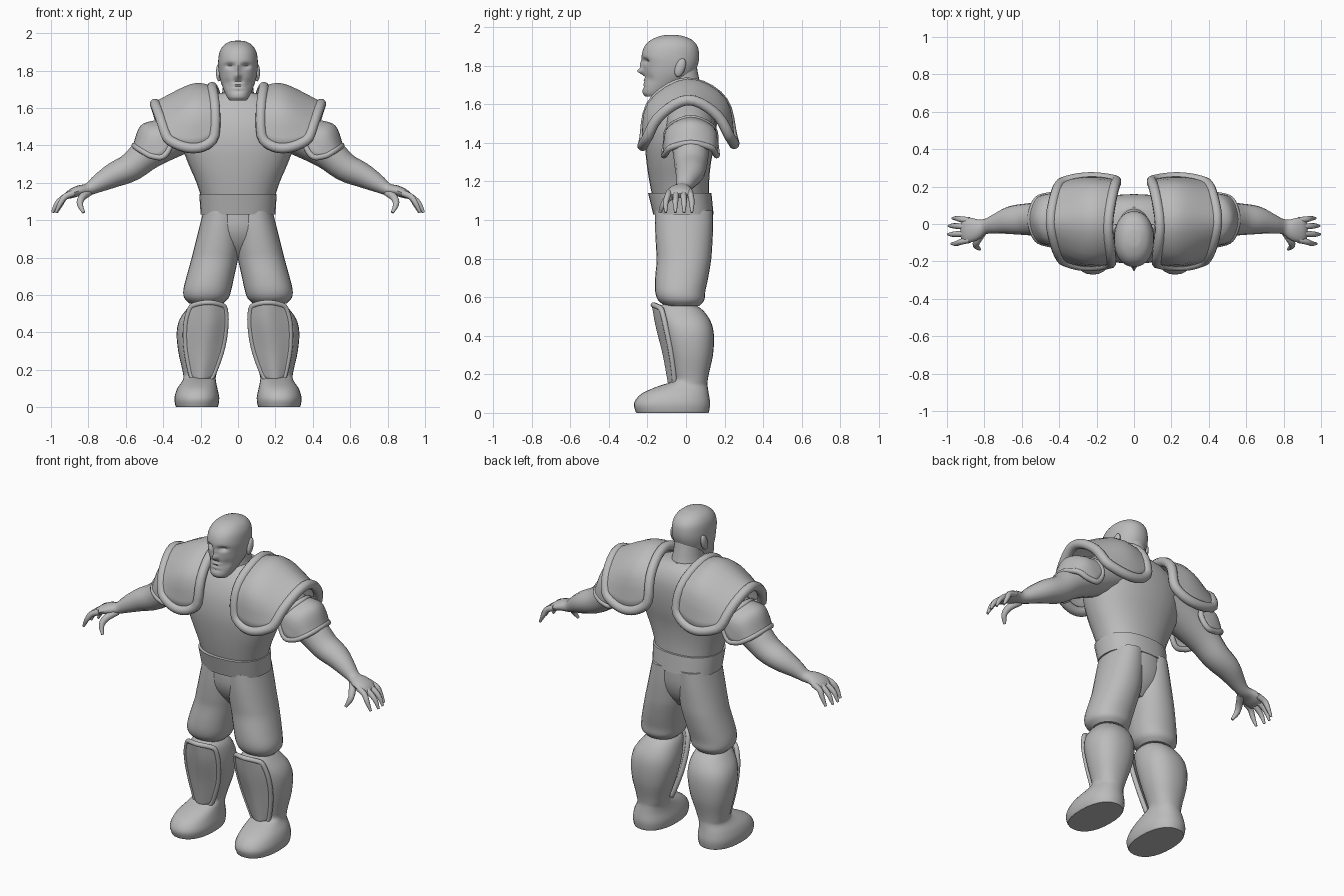
import bpy, bmesh, math
from mathutils import Vector

cube = bpy.data.objects.get("Cube")
if cube:
    bpy.data.objects.remove(cube)

grey = bpy.data.materials.new("plain_grey")
grey.use_nodes = True
grey.diffuse_color = (0.5, 0.5, 0.5, 1)
grey.node_tree.nodes["Principled BSDF"].inputs["Base Color"].default_value = (0.5, 0.5, 0.5, 1)
parts = []


def catmull(pts, t):
    """Point at t (0..1) on a smooth curve through pts."""
    s = t * (len(pts) - 1)
    i = min(int(s), len(pts) - 2)
    f = s - i
    b, c = pts[i], pts[i + 1]
    a = pts[i - 1] if i else b * 2 - c
    d = pts[i + 2] if i + 2 < len(pts) else c * 2 - b
    return b + (c - a) * (f / 2) + (a * 2 - b * 5 + c * 4 - d) * (f * f / 2) + (b * 3 - a - c * 3 + d) * (f ** 3 / 2)


def resample(rows, steps):
    pts = [Vector(r) for r in rows]
    n = (len(pts) - 1) * steps
    return [catmull(pts, i / n) for i in range(n + 1)]


def finish(name, bm, mirror=False, thickness=0):
    bmesh.ops.recalc_face_normals(bm, faces=bm.faces)
    mesh = bpy.data.meshes.new(name)
    bm.to_mesh(mesh)
    bm.free()
    mesh.materials.append(grey)
    ob = bpy.data.objects.new(name, mesh)
    bpy.context.collection.objects.link(ob)
    if thickness:
        solid = ob.modifiers.new("Thickness", 'SOLIDIFY')
        solid.thickness, solid.offset = thickness, 0
    if mirror:
        ob.modifiers.new("Mirror", 'MIRROR')
    parts.append(ob)


def skin(rings, around=True, along=False, caps=True):
    """Bridge equal-length rows of points with quads."""
    bm = bmesh.new()
    vs = [[bm.verts.new(p) for p in r] for r in rings]
    m, n = len(vs), len(vs[0])
    for i in range(m if along else m - 1):
        for j in range(n if around else n - 1):
            k, l = (i + 1) % m, (j + 1) % n
            bm.faces.new((vs[i][j], vs[i][l], vs[k][l], vs[k][j]))
    if caps and around and not along:
        bm.faces.new(vs[0])
        bm.faces.new(vs[-1])
    return bm


def power(v, p):
    return math.copysign(abs(v) ** p, v)


def upright(rows, sides=28, steps=3, p=1.0):
    """Loft of level cross-sections given as z, x0, x1, y0, y1."""
    rings = []
    for z, x0, x1, y0, y1 in resample(rows, steps):
        ring = []
        for k in range(sides):
            a = math.tau * k / sides
            ring.append(Vector(((x0 + x1) / 2 + (x1 - x0) / 2 * power(math.cos(a), p),
                                (y0 + y1) / 2 + (y1 - y0) / 2 * power(math.sin(a), p), z)))
        rings.append(ring)
    return skin(rings)


def limb(rows, sides=16, steps=3):
    """Tapered tube along x, y, z, y radius, upright radius."""
    keys = resample(rows, steps)
    rings = []
    for i, k in enumerate(keys):
        c = Vector(k[:3])
        t = (Vector(keys[min(i + 1, len(keys) - 1)][:3]) - Vector(keys[max(i - 1, 0)][:3])).normalized()
        side = (Vector((0, 1, 0)) - t * t.y).normalized()
        up = t.cross(side)
        rings.append([c + side * (k[3] * math.cos(a)) + up * (k[4] * math.sin(a))
                      for a in (math.tau * j / sides for j in range(sides))])
    return skin(rings)


def armour(name, control, rim, size=16, rounding=0.3):
    """Curved plate through a grid of control points, with a tube along its edge."""
    lines = [[Vector(p) for p in line] for line in control]

    def point(i, j):
        u, v = 2 * i / size - 1, 2 * j / size - 1
        u, v = u * math.sqrt(1 - rounding * v * v), v * math.sqrt(1 - rounding * u * u)
        return catmull([catmull(line, (v + 1) / 2) for line in lines], (u + 1) / 2)

    grid = [[point(i, j) for j in range(size + 1)] for i in range(size + 1)]
    finish(name, skin(grid, around=False), True, 0.015)
    edge = grid[0][:-1] + [r[-1] for r in grid[:-1]] + grid[-1][:0:-1] + [r[0] for r in grid[:0:-1]]
    n = len(edge)
    edge = [(edge[i - 1] + edge[i] * 2 + edge[(i + 1) % n]) / 4 for i in range(n)]
    centre = sum(edge, Vector((0, 0, 0))) / n
    rings = []
    for i, p in enumerate(edge):
        t = (edge[(i + 1) % n] - edge[i - 1]).normalized()
        out = p - centre
        out = (out - t * out.dot(t)).normalized()
        other = t.cross(out)
        rings.append([p + (out * math.cos(a) + other * math.sin(a)) * rim
                      for a in (math.tau * k / 10 for k in range(10))])
    finish(name + "_rim", skin(rings, along=True), True)


def centred(rows):
    return [(z, -w, w, y0, y1) for z, w, y0, y1 in rows]


# Torso, neck, hips and belt
finish("torso", upright(centred([
    (1.1, .19, -.17, .12), (1.2, .222, -.19, .12), (1.3, .265, -.205, .13), (1.4, .3, -.212, .15),
    (1.5, .31, -.2, .16), (1.58, .28, -.17, .155), (1.64, .2, -.13, .13), (1.68, .1, -.1, .09)]), p=.9))
finish("neck", upright(centred([(1.58, .12, -.14, .12), (1.68, .085, -.12, .08), (1.8, .075, -.12, .055)])))
finish("hips", upright(centred([
    (1.05, .185, -.16, .14), (.95, .2, -.155, .135), (.87, .17, -.12, .11), (.8, .06, -.06, .06)])))
finish("belt", upright(centred([(1.03, .2, -.17, .143), (1.14, .207, -.197, .132)]), steps=1, p=.85))

# Head with sockets, nose and mouth pushed into the front
head = upright(centred([
    (1.64, .045, -.21, -.13), (1.66, .06, -.225, -.08), (1.7, .078, -.222, -.02), (1.75, .095, -.22, .035),
    (1.8, .104, -.222, .06), (1.85, .106, -.23, .068), (1.9, .098, -.215, .06), (1.935, .076, -.18, .03),
    (1.955, .042, -.13, -.02), (1.96, .01, -.09, -.06)]), sides=56, steps=6, p=.92)
features = [  # x, z, x spread, z spread, push
    (.043, 1.825, .022, .013, .024), (0, 1.772, .014, .015, -.032), (0, 1.805, .011, .022, -.016),
    (0, 1.74, .03, .008, .01), (0, 1.715, .03, .006, .008), (.06, 1.73, .02, .025, .01), (0, 1.69, .03, .007, .006)]
for v in head.verts:
    if v.co.y < -.1:
        v.co.y += sum(push * math.exp(-((abs(v.co.x) - x) / sx) ** 2 - ((v.co.z - z) / sz) ** 2)
                      for x, z, sx, sz, push in features)
finish("head", head)
ear = bmesh.new()
bmesh.ops.create_uvsphere(ear, u_segments=14, v_segments=10, radius=1)
for v in ear.verts:
    v.co = Vector((.102 + .016 * v.co.x, -.03 + .027 * v.co.y + .012 * v.co.z, 1.79 + .048 * v.co.z))
finish("ears", ear, True)

# Legs and boots
finish("trouser_legs", upright([
    (1.05, -.01, .185, -.16, .14), (.95, -.015, .21, -.16, .14), (.85, -.01, .235, -.155, .135),
    (.79, 0, .25, -.152, .13), (.7, .02, .275, -.16, .115), (.63, .035, .292, -.16, .1),
    (.585, .05, .288, -.145, .095), (.555, .08, .26, -.11, .07)], p=.92), True)
finish("boots", upright([
    (.565, .1, .24, -.12, .04), (.53, .07, .27, -.14, .09), (.47, .055, .312, -.13, .13),
    (.4, .055, .328, -.115, .145), (.3, .075, .32, -.092, .14), (.21, .105, .3, -.072, .12),
    (.165, .118, .292, -.07, .112), (.14, .118, .298, -.14, .112), (.1, .11, .325, -.23, .118),
    (.05, .1, .34, -.27, .125), (.01, .105, .335, -.262, .12), (0, .11, .33, -.257, .117)], p=.87), True)
armour("shin_guard", [
    [(.06, -.12, .555), (.062, -.1, .45), (.085, -.07, .3), (.14, -.05, .13)],
    [(.16, -.17, .56), (.16, -.15, .45), (.18, -.113, .3), (.2, -.082, .13)],
    [(.26, -.125, .555), (.28, -.105, .45), (.278, -.075, .3), (.25, -.05, .13)]], .014, rounding=.2)

# Arms and hands
finish("arms", limb([
    (.2, .02, 1.52, .13, .12), (.36, .02, 1.44, .115, .11), (.48, .025, 1.36, .095, .09),
    (.57, .025, 1.285, .085, .077), (.66, .02, 1.243, .075, .067), (.74, 0, 1.2, .053, .05),
    (.8, -.015, 1.165, .04, .033), (.85, -.028, 1.157, .06, .029), (.895, -.033, 1.14, .068, .024),
    (.92, -.033, 1.125, .055, .014)]), True)
for name, y, tip_y, tip_x in [("little", .02, .03, .97), ("ring", -.015, -.01, .99),
                              ("middle", -.05, -.055, .993), ("index", -.085, -.105, .975)]:
    finish(name + "_fingers", limb([
        (.88, y, 1.145, .017, .018), (.925, (y + tip_y) / 2, 1.125, .016, .017),
        (tip_x - .025, tip_y, 1.09, .014, .014), (tip_x, tip_y, 1.04, .007, .007)], 10), True)
finish("thumbs", limb([
    (.8, -.03, 1.15, .02, .024), (.835, -.085, 1.12, .02, .02), (.845, -.115, 1.085, .016, .017),
    (.825, -.135, 1.04, .008, .008)], 10), True)

# Shoulder armour
armour("shoulder_guard", [
    [(.09, -.215, 1.36), (.115, -.18, 1.6), (.14, 0, 1.715), (.1, .19, 1.62), (.045, .24, 1.4)],
    [(.25, -.225, 1.385), (.25, -.19, 1.6), (.25, .01, 1.72), (.24, .2, 1.62), (.23, .25, 1.395)],
    [(.4, -.21, 1.38), (.42, -.14, 1.53), (.445, .01, 1.625), (.43, .16, 1.54), (.42, .24, 1.38)]], .028)
armour("upper_arm_guard", [
    [(.32, -.1, 1.4), (.38, -.09, 1.48), (.43, .025, 1.53), (.38, .14, 1.48), (.32, .15, 1.4)],
    [(.4, -.115, 1.34), (.47, -.09, 1.46), (.515, .025, 1.5), (.47, .14, 1.46), (.4, .16, 1.34)],
    [(.46, -.11, 1.32), (.525, -.08, 1.37), (.555, .025, 1.4), (.525, .13, 1.37), (.46, .155, 1.32)]], .016)

# Smooth shading with crisp edges
bpy.ops.object.select_all(action='DESELECT')
for ob in parts:
    ob.select_set(True)
bpy.context.view_layer.objects.active = parts[0]
bpy.ops.object.shade_smooth_by_angle(angle=math.radians(40))
